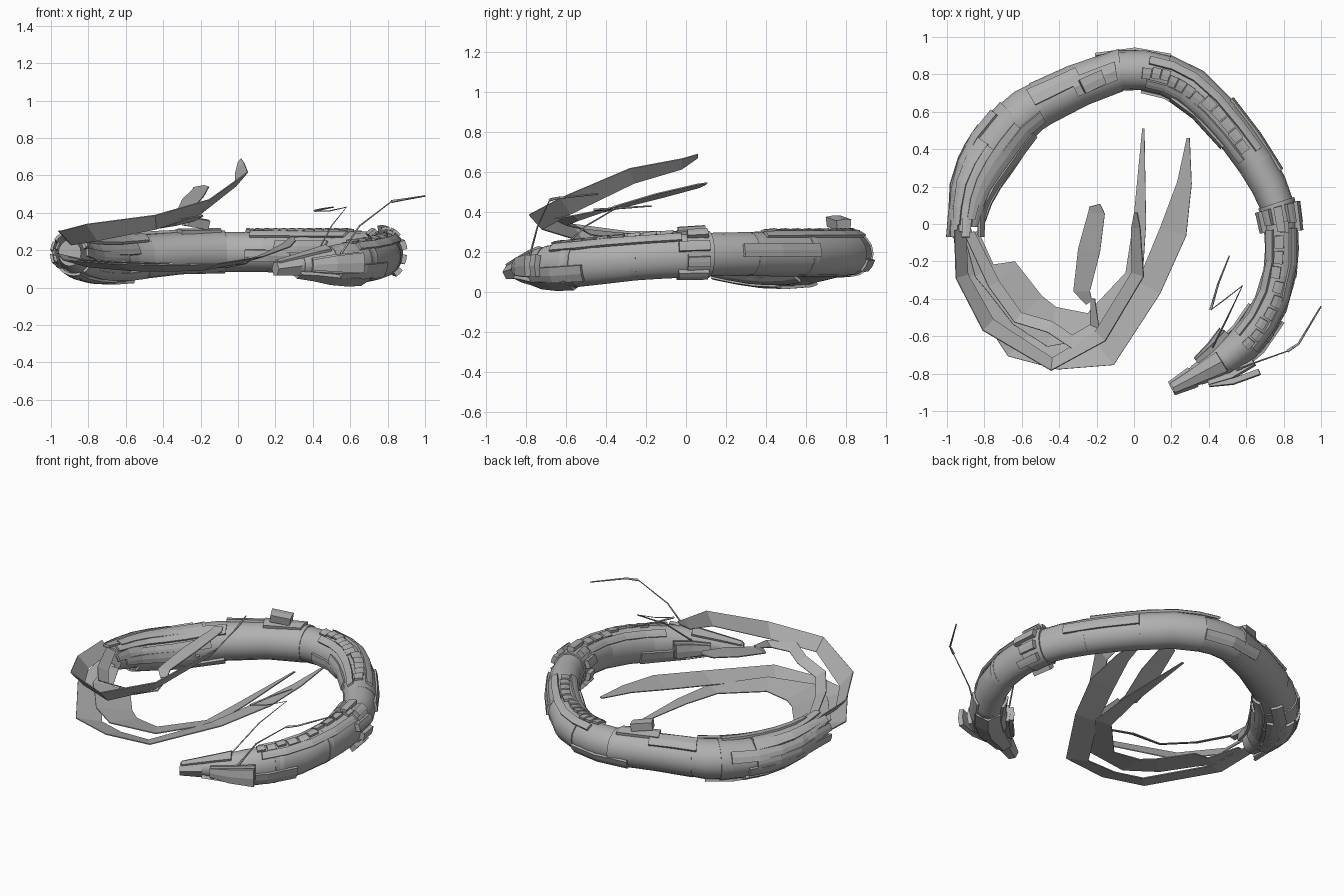
import bpy, math, random
from mathutils import Vector

random.seed(4)
cube = bpy.data.objects.get("Cube")
if cube:
    bpy.data.objects.remove(cube)

grey = bpy.data.materials.new("hull grey")
grey.use_nodes = True
shade = (0.44, 0.44, 0.44, 1)
grey.diffuse_color = shade
grey.node_tree.nodes["Principled BSDF"].inputs["Base Color"].default_value = shade

# Body centre line from snout to tail: x, y, z, half width, half height
SPINE = [
    (.20, -.88, .10, .035, .035), (.35, -.80, .12, .06, .06),
    (.52, -.70, .13, .09, .10), (.67, -.54, .14, .09, .11),
    (.775, -.30, .165, .09, .11), (.785, 0, .185, .09, .11),
    (.715, .22, .19, .097, .108), (.55, .47, .19, .1, .108),
    (.33, .71, .19, .108, .108), (.12, .81, .19, .108, .108),
    (-.12, .815, .19, .108, .108), (-.37, .705, .18, .115, .11),
    (-.585, .59, .155, .125, .118), (-.75, .40, .145, .13, .11),
    (-.86, .20, .16, .1, .095), (-.90, 0, .185, .065, .075)]
LAST = len(SPINE) - 1


def sample(t):
    """Smooth point on the body line; runs straight on past the tail."""
    over, t = max(0, t - LAST), min(max(t, 0), LAST)
    i = min(int(t), LAST - 1)
    u = t - i
    a, b, c, d = (SPINE[min(max(k, 0), LAST)] for k in range(i - 1, i + 3))
    out = [(2 * q + (r - p) * u + (2 * p - 5 * q + 4 * r - s) * u * u
            + (3 * q - p - 3 * r + s) * u ** 3) / 2 for p, q, r, s in zip(a, b, c, d)]
    out[1] -= over * .2
    return out


def frame(t):
    here, back, ahead = sample(t), sample(max(t - .1, 0)), sample(t + .1)
    tangent = Vector((ahead[0] - back[0], ahead[1] - back[1], 0)).normalized()
    side = Vector((tangent.y, -tangent.x, 0))
    return Vector(here[:3]), side, here[3], here[4]


def on_hull(t, degrees, scale):
    """Point on the hull: 0 is outward, 90 is up, 180 is inward."""
    pos, side, w, h = frame(t)
    a = math.radians(degrees)
    return pos + side * (w * scale * math.cos(a)) + Vector((0, 0, h * scale * math.sin(a)))


def add_mesh(name, verts, faces, smooth=False, thick=0):
    mesh = bpy.data.meshes.new(name)
    mesh.from_pydata(verts, [], faces)
    mesh.materials.append(grey)
    obj = bpy.data.objects.new(name, mesh)
    bpy.context.collection.objects.link(obj)
    if thick:
        solid = obj.modifiers.new("thickness", "SOLIDIFY")
        solid.thickness = thick
        solid.offset = 0
    if smooth:
        bpy.ops.object.select_all(action="DESELECT")
        obj.select_set(True)
        bpy.context.view_layer.objects.active = obj
        bpy.ops.object.shade_smooth_by_angle(angle=math.radians(35))


def grid_faces(rows, cols, closed=False):
    wrap = cols if closed else cols - 1
    return [(r * cols + c, r * cols + (c + 1) % cols,
             (r + 1) * cols + (c + 1) % cols, (r + 1) * cols + c)
            for r in range(rows - 1) for c in range(wrap)]


def tube(name, t0, t1, s0, s1, steps, sides=16):
    verts = []
    for i in range(steps + 1):
        u = i / steps
        verts += [on_hull(t0 + (t1 - t0) * u, 360 * k / sides, s0 + (s1 - s0) * u)
                  for k in range(sides)]
    faces = grid_faces(steps + 1, sides, True)
    faces += [tuple(reversed(range(sides))), tuple(range(steps * sides, len(verts)))]
    add_mesh(name, verts, faces, True)


def strip(name, t0, t1, angle, spread, lift0, lift1, taper=1, thick=.015):
    """Armour strip laid along the hull."""
    rows = max(2, int((t1 - t0) * 2) + 1)
    verts = []
    for i in range(rows):
        u = i / (rows - 1)
        half = spread * (1 + (taper - 1) * u)
        for k in (-1, 0, 1):
            verts.append(on_hull(t0 + (t1 - t0) * u, angle + half * k, lift0 + (lift1 - lift0) * u))
    add_mesh(name, verts, grid_faces(rows, 3), thick=thick)


def ribbon(name, points, tilt, thick=.006):
    """Flat trailing band: x, y, z, half width per point; outer edge raised by tilt."""
    a = math.radians(tilt)
    verts = []
    for i, (x, y, z, w) in enumerate(points):
        p, n = points[max(i - 1, 0)], points[min(i + 1, len(points) - 1)]
        run = Vector((n[0] - p[0], n[1] - p[1], 0)).normalized()
        across = Vector((run.y, -run.x, 0)) * math.cos(a) + Vector((0, 0, math.sin(a)))
        verts += [Vector((x, y, z)) + across * w, Vector((x, y, z)) - across * w]
    add_mesh(name, verts, grid_faces(len(points), 2), thick=thick)


def rod(name, points, radius):
    curve = bpy.data.curves.new(name, "CURVE")
    curve.dimensions = "3D"
    curve.bevel_depth = radius
    curve.bevel_resolution = 0
    curve.use_fill_caps = True
    line = curve.splines.new("POLY")
    line.points.add(len(points) - 1)
    for i, (pt, p) in enumerate(zip(line.points, points)):
        pt.co = (*p, 1)
        pt.radius = 1 - .5 * i / (len(points) - 1)
    curve.materials.append(grey)
    bpy.context.collection.objects.link(bpy.data.objects.new(name, curve))


# Hull core and overlapping straight-sided shells
tube("body_core", 0, LAST, .94, .94, 45)
SHELLS = [(.9, 2.1, 1, 1), (1.8, 3, 1, 1.06), (2.8, 4.2, 1.06, 1), (4.1, 5, 1, 1.02),
          (5, 5.5, 1.1, 1.08), (5.4, 6.5, .98, 1.02), (6.4, 7.5, 1.02, 1.04),
          (7.4, 8.8, 1.05, 1.02), (8.7, 9.9, .98, 1), (9.8, 11.6, 1.06, 1.02),
          (11.4, 12.4, 1, 1.03), (12.2, 13.2, 1.06, 1), (13, 14.1, 1.05, .98)]
for i, shell in enumerate(SHELLS):
    tube(f"hull_shell_{i + 1}", *shell, 2)

# Head: snout block, jaw, brow and cheek plates
tube("snout", 0, .8, 1.15, 1.1, 2, 6)
strip("snout_top", .1, 1.7, 90, 40, 1.12, 1.08)
strip("lower_jaw", .8, 2.9, -90, 50, 1.1, 1.1, thick=.02)
for side, angle, flare in (("outer", 0, 1.85), ("inner", 180, 1.5)):
    strip(f"cheek_{side}", 1.1, 2.3, angle, 30, 1.1, 1.25, .8, .03)
    strip(f"cheek_flange_{side}", 1.1, 2.25, angle, 20, 1.2, flare, .8, .03)
    strip(f"jaw_guard_{side}", 1.9, 3.3, -25 if angle == 0 else 205, 20, 1.12, 1.15)
    strip(f"neck_rail_{side}", 2.5, 4.9, 50 if angle == 0 else 130, 12, 1.08, 1.1)

# Collar blocks behind the neck
for i in range(9):
    strip(f"collar_block_{i + 1}", 4.85 + .15 * (i % 2), 5.4, -50 + 35 * i, 11, 1.16, 1.2, 1, .03)

# Raised pads along the back
for i in range(10):
    t = 2.4 + .27 * i
    strip(f"neck_pad_{i + 1}", t, t + .22, 90 + random.uniform(-16, 16), 14, 1.08, 1.1)
for i in range(12):
    t = 6.7 + .22 * i
    strip(f"back_pad_{i + 1}", t, t + .2, 95 + random.uniform(-8, 8), 14, 1.08, 1.13)
for angle in (60, 125):
    strip(f"back_rail_{angle}", 6.6, 9.2, angle, 11, 1.07, 1.1)
for i, angle in enumerate((10, 165, 190, -30)):
    strip(f"flank_panel_{i + 1}", 6.1 + i * .9, 7.5 + i * .9, angle, 16, 1.05, 1.08)

# Upright fin and its saddle
strip("fin_saddle", 9.9, 10.8, 90, 24, 1.1, 1.12, thick=.02)
strip("fin", 10.2, 10.65, 95, 14, 1.4, 1.6, .9, .05)
strip("fin_rear_plate", 10.6, 11.7, 65, 22, 1.08, 1.1)

# Splayed armour strips around the tail
for i in range(14):
    angle = 360 * i / 14 + random.uniform(-8, 8)
    start = random.uniform(11.6, 13.2)
    below = 200 < angle < 340
    strip(f"tail_strip_{i + 1}", start, 14.3 if below else random.uniform(14.7, 15.3), angle,
          random.uniform(13, 20), 1.08, 1.1 if below else random.uniform(1.15, 1.45), .8)
for i, angle in enumerate((-15, 20, 50, 90, 150)):
    strip(f"tail_spike_{i + 1}", 14, 15.35, angle, 20, 1.08, 1.5, .6)

# Long trailing ribbons
ribbon("upper_ribbon", [(-.93, -.03, .27, .045), (-.92, -.28, .265, .05), (-.78, -.54, .295, .06),
                        (-.44, -.75, .35, .05), (-.18, -.60, .43, .055), (.02, -.27, .58, .05),
                        (.01, -.02, .64, .035), (.01, .06, .68, .012)], 48)
ribbon("lower_ribbon", [(-.92, -.03, .17, .05), (-.87, -.28, .13, .075), (-.62, -.65, .11, .08),
                        (-.40, -.71, .105, .07), (-.15, -.70, .11, .07), (.08, -.34, .15, .07),
                        (.21, -.04, .20, .075), (.27, .22, .24, .04), (.29, .46, .27, .008)], 14)
ribbon("middle_ribbon", [(-.87, -.05, .16, .04), (-.80, -.25, .14, .06), (-.71, -.28, .13, .11),
                         (-.57, -.46, .12, .11), (-.44, -.55, .115, .11), (-.21, -.54, .11, .075),
                         (0, -.28, .12, .05), (.03, 0, .14, .035), (.05, .51, .16, .006)], 10)
ribbon("inner_ribbon", [(-.88, -.05, .27, .03), (-.75, -.32, .28, .035), (-.62, -.50, .30, .035),
                        (-.45, -.55, .33, .035), (-.33, -.63, .35, .04), (-.21, -.55, .37, .03),
                        (-.22, -.40, .41, .012)], 25)
ribbon("leaf_blade", [(-.24, -.42, .40, .02), (-.28, -.36, .42, .045), (-.24, -.14, .48, .06),
                      (-.20, .06, .53, .045), (-.21, .10, .54, .03)], 10)

# Jointed feelers with thin tips
rod("inner_feeler", [(.42, -.66, .18), (.50, -.50, .33), (.58, -.33, .43), (.49, -.40, .41),
                     (.41, -.46, .41)], .005)
rod("inner_feeler_tip", [(.41, -.46, .41), (.45, -.32, .42), (.51, -.17, .43)], .007)
rod("outer_feeler", [(.55, -.78, .18), (.65, -.74, .33), (.82, -.68, .46)], .006)
rod("outer_feeler_tip", [(.82, -.68, .46), (.88, -.64, .47), (1, -.44, .49)], .008)
